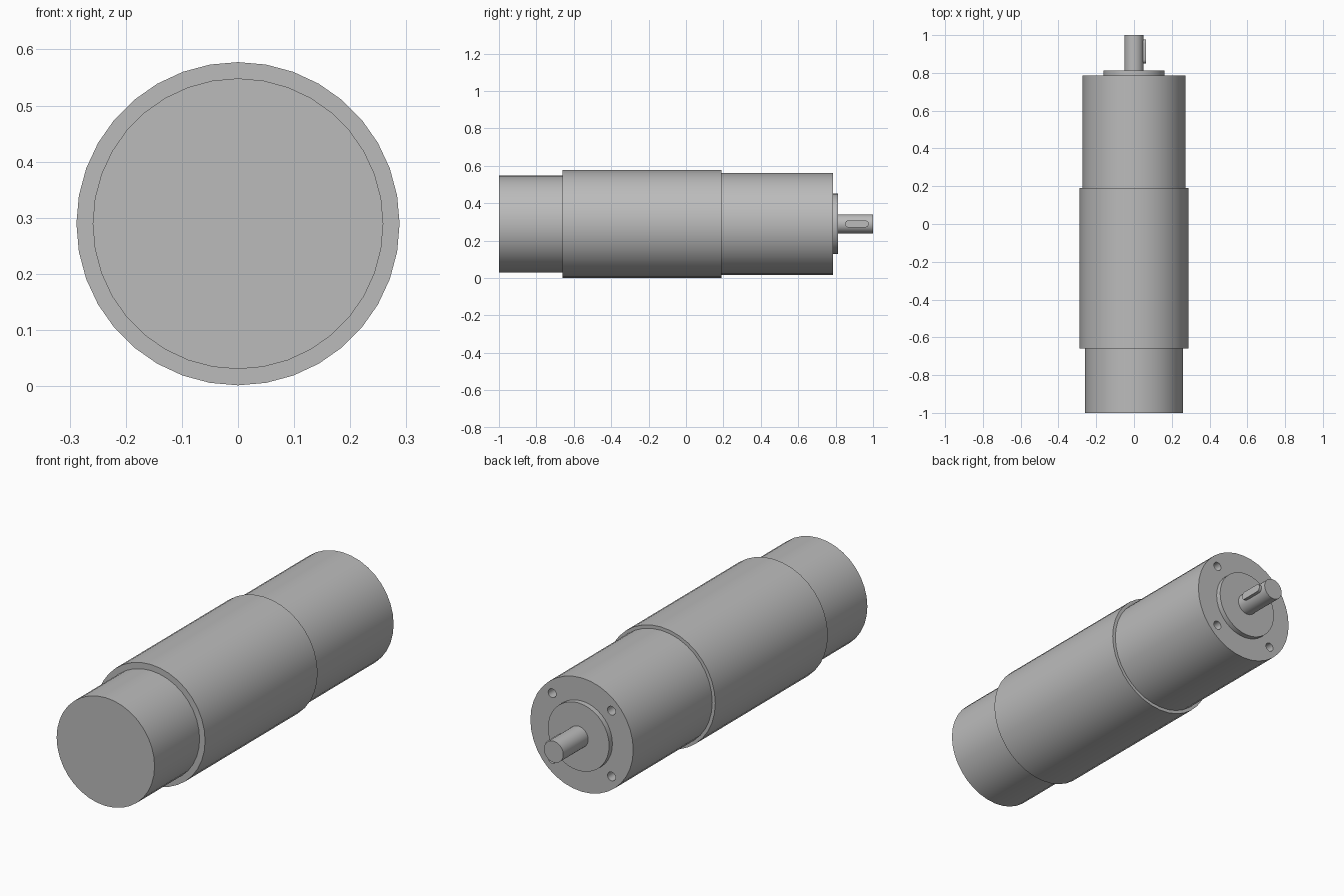
import bpy
import bmesh
from math import pi, cos, sin, radians
from mathutils import Matrix, Vector

AXIS_Z = 0.2895

cube = bpy.data.objects.get("Cube")
if cube:
    bpy.data.objects.remove(cube, do_unlink=True)

steel = bpy.data.materials.new("grey steel")
steel.use_nodes = True
steel.diffuse_color = (0.5, 0.5, 0.5, 1)
steel.node_tree.nodes["Principled BSDF"].inputs["Base Color"].default_value = (0.5, 0.5, 0.5, 1)


def add_object(name, bm):
    bmesh.ops.recalc_face_normals(bm, faces=bm.faces)
    mesh = bpy.data.meshes.new(name)
    bm.to_mesh(mesh)
    bm.free()
    mesh.materials.append(steel)
    obj = bpy.data.objects.new(name, mesh)
    bpy.context.collection.objects.link(obj)
    return obj


def select(obj):
    bpy.ops.object.select_all(action="DESELECT")
    obj.select_set(True)
    bpy.context.view_layer.objects.active = obj


def smooth(obj):
    select(obj)
    bpy.ops.object.shade_smooth_by_angle(angle=radians(30))


def cylinder(name, radius, y0, y1, sides=36, x=0, z=0):
    """Cylinder lying along y, offset from the motor axis by x and z."""
    bm = bmesh.new()
    place = Matrix.Translation((x, (y0 + y1) / 2, AXIS_Z + z)) @ Matrix.Rotation(pi / 2, 4, "X")
    bmesh.ops.create_cone(bm, cap_ends=True, segments=sides, radius1=radius,
                          radius2=radius, depth=y1 - y0, matrix=place)
    return add_object(name, bm)


# Stepped round body
end_cap = cylinder("end_cap", 0.259, -1.0, -0.66)
motor_body = cylinder("motor_body", 0.288, -0.66, 0.19)
gearbox = cylinder("gearbox", 0.272, 0.19, 0.787)
pilot = cylinder("pilot_boss", 0.162, 0.78, 0.812)
shaft = cylinder("output_shaft", 0.051, 0.80, 1.0)

# Four mounting holes in the gearbox face
for i in range(4):
    a = pi / 4 + i * pi / 2
    cutter = cylinder("hole_cutter", 0.021, 0.69, 0.85, 20, 0.222 * cos(a), 0.222 * sin(a))
    cutter.hide_render = True
    cut = gearbox.modifiers.new("mounting_hole", "BOOLEAN")
    cut.operation = "DIFFERENCE"
    cut.solver = "EXACT"
    cut.object = cutter
    select(gearbox)
    bpy.ops.object.modifier_apply(modifier=cut.name)
    bpy.data.objects.remove(cutter, do_unlink=True)

# Round-ended key on the side of the shaft
half_width, key_start, key_end = 0.019, 0.85, 0.977
bm = bmesh.new()
outline = []
for centre, start in ((key_end - half_width, 0), (key_start + half_width, pi)):
    for i in range(9):
        a = start + i * pi / 8
        outline.append(bm.verts.new((0.03, centre + half_width * sin(a),
                                     AXIS_Z + half_width * cos(a))))
base = bm.faces.new(outline)
top = bmesh.ops.extrude_face_region(bm, geom=[base], use_keep_orig=True)
bmesh.ops.translate(bm, vec=Vector((0.033, 0, 0)),
                    verts=[v for v in top["geom"] if isinstance(v, bmesh.types.BMVert)])
key = add_object("shaft_key", bm)

for part in (end_cap, motor_body, gearbox, pilot, shaft, key):
    smooth(part)
